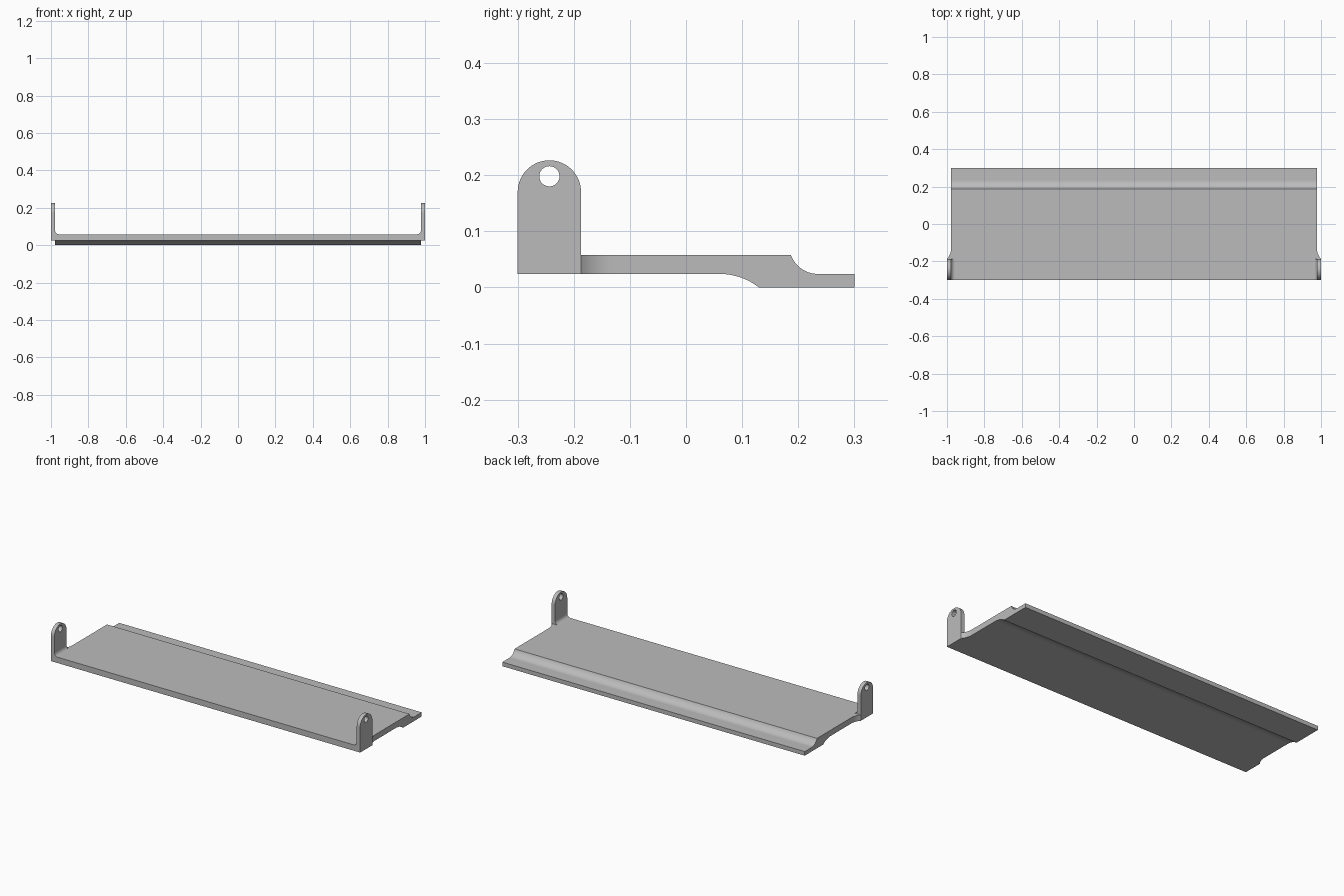
import bpy, bmesh
from math import radians, cos, sin

cube = bpy.data.objects.get("Cube")
if cube:
    bpy.data.objects.remove(cube, do_unlink=True)

grey = bpy.data.materials.new("plain grey")
grey.use_nodes = True
colour = (0.5, 0.5, 0.5, 1)
grey.diffuse_color = colour
grey.node_tree.nodes["Principled BSDF"].inputs["Base Color"].default_value = colour


def arc(cx, cy, r, start, end, n=16):
    angles = [radians(start + (end - start) * i / n) for i in range(n + 1)]
    return [(cx + r * cos(a), cy + r * sin(a)) for a in angles]


def prism(name, loops, axis, low, high, mirrored=True):
    """Extrude an outline, with optional holes, along one axis."""
    place = {"x": lambda a, b: (low, a, b),
             "y": lambda a, b: (a, low, b),
             "z": lambda a, b: (a, b, low)}[axis]
    bm = bmesh.new()
    rings = [[bm.verts.new(place(a, b)) for a, b in loop] for loop in loops]
    if len(rings) == 1:
        bm.faces.new(rings[0])
    else:
        edges = [bm.edges.new((ring[i - 1], ring[i]))
                 for ring in rings for i in range(len(ring))]
        bmesh.ops.triangle_fill(bm, use_beauty=True, edges=edges)
    grown = bmesh.ops.extrude_face_region(bm, geom=bm.faces[:])["geom"]
    shift = [(high - low) * (axis == k) for k in "xyz"]
    bmesh.ops.translate(bm, vec=shift,
                        verts=[v for v in grown if isinstance(v, bmesh.types.BMVert)])
    bmesh.ops.recalc_face_normals(bm, faces=bm.faces[:])
    mesh = bpy.data.meshes.new(name)
    bm.to_mesh(mesh)
    bm.free()
    mesh.materials.append(grey)
    obj = bpy.data.objects.new(name, mesh)
    bpy.context.collection.objects.link(obj)
    bpy.ops.object.select_all(action="DESELECT")
    obj.select_set(True)
    bpy.context.view_layer.objects.active = obj
    bpy.ops.object.shade_smooth_by_angle(angle=radians(30))
    if mirrored:
        obj.modifiers.new("Mirror", "MIRROR").use_mirror_merge = False
    obj.modifiers.new("Flat faces", "WEIGHTED_NORMAL").keep_sharp = True
    return obj


FRONT, EAR_BACK = -0.3, -0.187
UNDER, TOP = 0.024, 0.058
SIDE = 0.978

# Long plate with a stepped-down rear lip
profile = ([(FRONT, UNDER)] + arc(0.06, -0.09, 0.114, 90, 52.1)
           + [(0.3, 0), (0.3, UNDER)]
           + arc(0.235, 0.075, 0.051, 270, 199.5) + [(FRONT, TOP)])
prism("plate", [profile], "x", -SIDE, SIDE, mirrored=False)

# Upright rounded ears with pivot holes
outline = ([(FRONT, UNDER), (EAR_BACK, UNDER)]
           + arc(-0.2435, 0.17, 0.0565, 0, 180, 32))
hole = arc(-0.2435, 0.198, 0.018, 0, 360, 32)[:-1]
prism("ears", [outline, hole], "x", SIDE, 1)

# Rounded inner corners between ears and plate
corner = arc(0.956, 0.08, 0.022, 270, 360, 12) + [(SIDE, TOP)]
prism("inner_corners", [corner], "y", FRONT, EAR_BACK)

# Curved shoulders behind the ears
shoulder = arc(1.063, -0.13, 0.085, 180, 222.1, 12) + [(SIDE, EAR_BACK)]
prism("shoulders", [shoulder], "z", UNDER, TOP)
